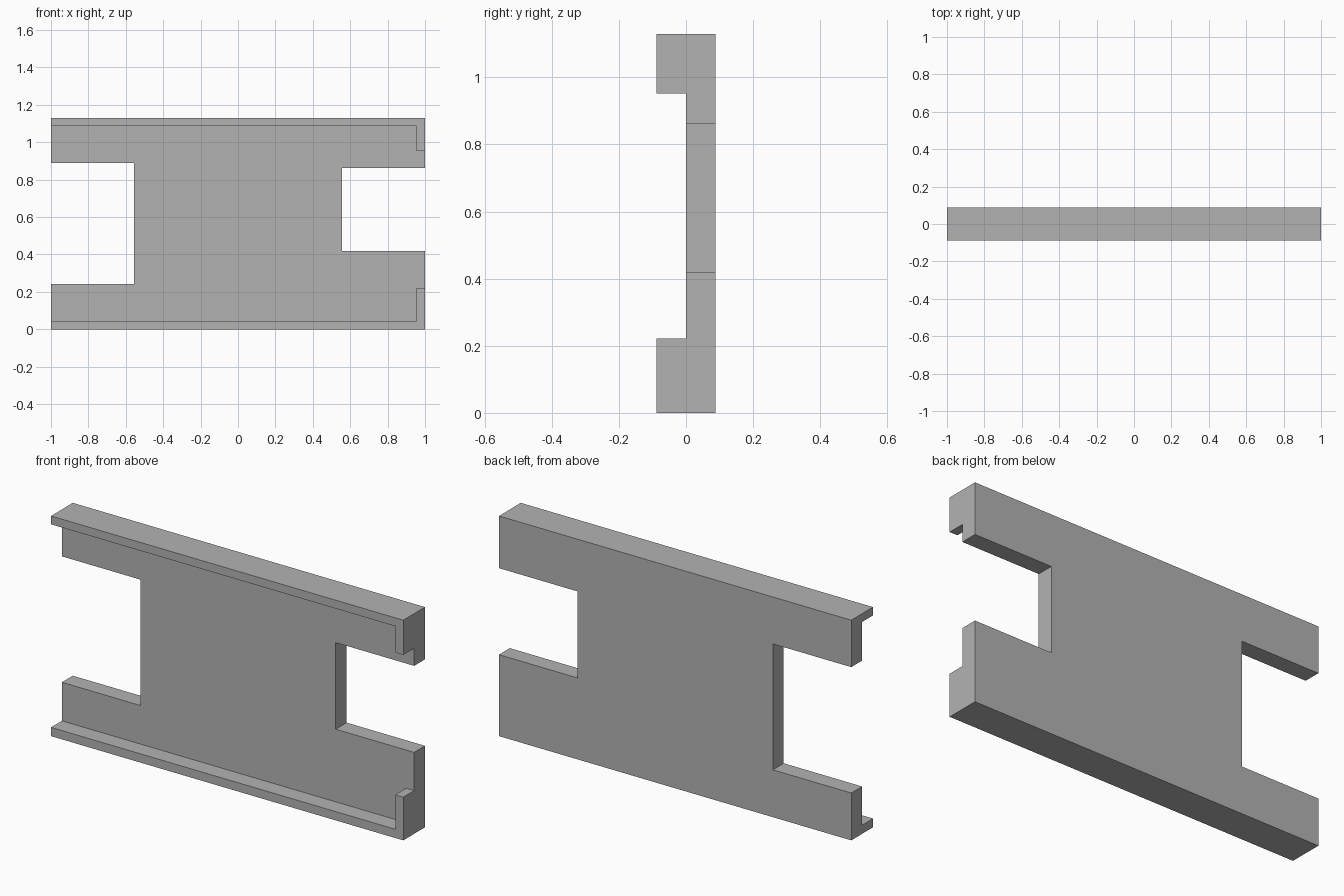
import bpy
import bmesh

# Remove the default cube only
cube = bpy.data.objects.get("Cube")
if cube:
    bpy.data.objects.remove(cube, do_unlink=True)

# Single flat grey
grey = bpy.data.materials.new("light grey")
grey.use_nodes = True
colour = (0.45, 0.45, 0.45, 1)
grey.diffuse_color = colour
grey.node_tree.nodes["Principled BSDF"].inputs["Base Color"].default_value = colour


def extrude_profile(name, points, y0, y1):
    """Extrude an x-z outline from y0 to y1."""
    mesh = bpy.data.meshes.new(name)
    bm = bmesh.new()
    face = bm.faces.new([bm.verts.new((x, y0, z)) for x, z in points])
    result = bmesh.ops.extrude_face_region(bm, geom=[face])
    moved = [g for g in result["geom"] if isinstance(g, bmesh.types.BMVert)]
    bmesh.ops.translate(bm, verts=moved, vec=(0, y1 - y0, 0))
    bmesh.ops.recalc_face_normals(bm, faces=bm.faces)
    bm.to_mesh(mesh)
    bm.free()
    mesh.materials.append(grey)
    obj = bpy.data.objects.new(name, mesh)
    bpy.context.collection.objects.link(obj)
    return obj


def rect(x0, x1, z0, z1):
    return [(x0, z0), (x1, z0), (x1, z1), (x0, z1)]


HEIGHT, HALF_DEPTH, OUT = 1.13, 0.088, 1.2

# Solid block that becomes the plate with its raised rims
plate = extrude_profile("rimmed_plate", rect(-1, 1, 0, HEIGHT), -HALF_DEPTH, HALF_DEPTH)

# Front recess, leaving a thin rim with a hooked end at top and bottom
recess = [(-OUT, 0.045), (0.955, 0.045), (0.955, 0.222), (OUT, 0.222),
          (OUT, 0.952), (0.955, 0.952), (0.955, 1.087), (-OUT, 1.087)]
cutters = [
    extrude_profile("recess_cutter", recess, -0.3, 0),
    # Side notches through the plate
    extrude_profile("right_notch_cutter", rect(-OUT, -0.555, 0.243, 0.889), -0.4, 0.4),
    extrude_profile("left_notch_cutter", rect(0.555, OUT, 0.418, 0.862), -0.4, 0.4),
]

bpy.context.view_layer.objects.active = plate
for cutter in cutters:
    cutter.hide_render = True
    cut = plate.modifiers.new(cutter.name, "BOOLEAN")
    cut.operation = "DIFFERENCE"
    cut.solver = "EXACT"
    cut.object = cutter
    bpy.ops.object.modifier_apply(modifier=cut.name)
    bpy.data.objects.remove(cutter, do_unlink=True)
